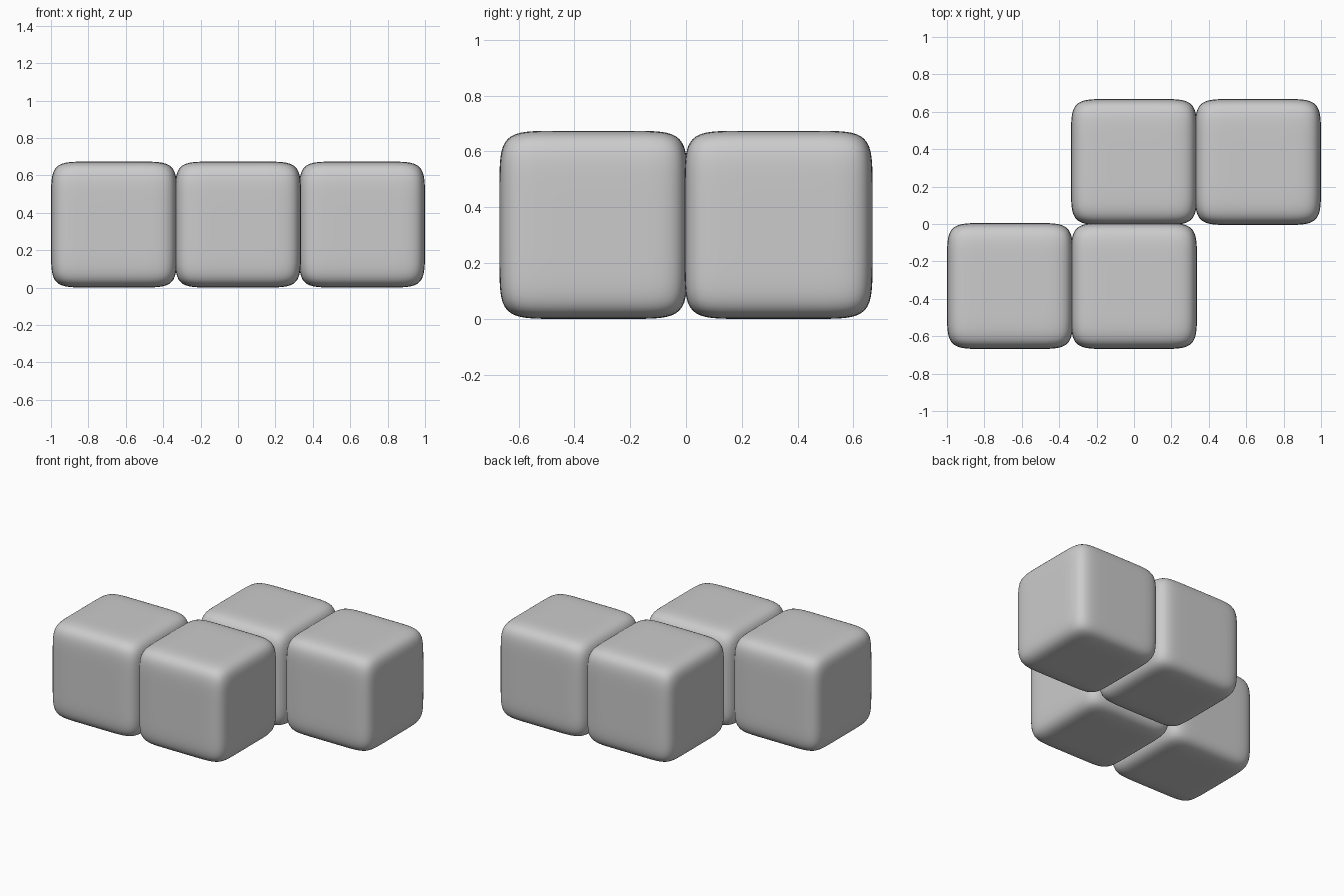
import bpy, bmesh
from mathutils import Vector

if "Cube" in bpy.data.objects:
    bpy.data.objects.remove(bpy.data.objects["Cube"])

HALF = 0.337    # half size of one cube, including its bulge
STEP = 0.663    # spacing between cube centres
POWER = 7.5     # higher gives tighter edges and flatter faces


def pillow_cube(name, location):
    # Finely divided cube pulled onto a superellipsoid
    bm = bmesh.new()
    bmesh.ops.create_cube(bm, size=2)
    bmesh.ops.subdivide_edges(bm, edges=bm.edges[:], cuts=27, use_grid_fill=True)
    for v in bm.verts:
        norm = sum(abs(c) ** POWER for c in v.co) ** (1 / POWER)
        v.co = v.co * (HALF / norm)
    for f in bm.faces:
        f.smooth = True
    mesh = bpy.data.meshes.new(name)
    bm.to_mesh(mesh)
    bm.free()
    obj = bpy.data.objects.new(name, mesh)
    obj.location = location
    bpy.context.collection.objects.link(obj)


# Stepped row of four cubes: two in front, two behind shifted right
for name, col, row in [("front_left_cube", -1, -0.5), ("front_middle_cube", 0, -0.5),
                       ("back_middle_cube", 0, 0.5), ("back_right_cube", 1, 0.5)]:
    pillow_cube(name, Vector((col * STEP, row * STEP, HALF)))
